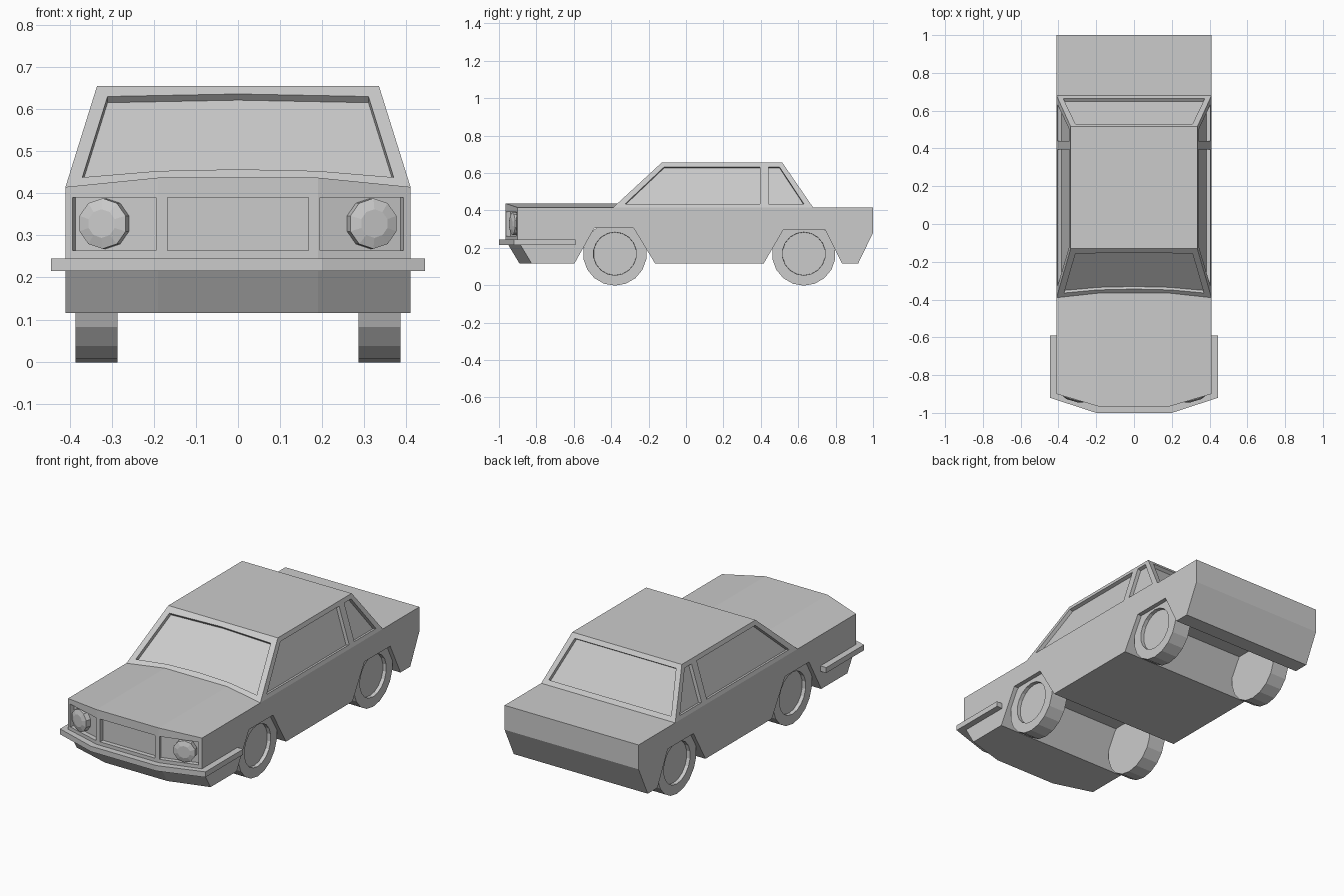
import bpy, bmesh, math
from mathutils import Vector, Matrix

if "Cube" in bpy.data.objects:
    bpy.data.objects.remove(bpy.data.objects["Cube"])


def add(name, bm):
    bmesh.ops.recalc_face_normals(bm, faces=bm.faces[:])
    me = bpy.data.meshes.new(name)
    bm.to_mesh(me)
    bm.free()
    ob = bpy.data.objects.new(name, me)
    bpy.context.collection.objects.link(ob)
    return ob


def loft(bm, rings):
    """Skin equal-length closed rings of points and cap both ends."""
    vs = [[bm.verts.new(p) for p in r] for r in rings]
    n = len(vs[0])
    for a, b in zip(vs, vs[1:]):
        for i in range(n):
            j = (i + 1) % n
            bm.faces.new((a[i], a[j], b[j], b[i]))
    bm.faces.new(vs[0][::-1])
    bm.faces.new(vs[-1])


def recess(ob, panels, depth):
    """Sink each (outline, normal) panel into the object."""
    bm = bmesh.new()
    for pts, n in panels:
        n = Vector(n).normalized()
        loft(bm, [[Vector(p) + n * 0.012 for p in pts], [Vector(p) - n * depth for p in pts]])
    cutter = add("cutter", bm)
    cutter.hide_render = True
    mod = ob.modifiers.new("recess", 'BOOLEAN')
    mod.operation = 'DIFFERENCE'
    mod.solver = 'EXACT'
    mod.object = cutter
    bpy.context.view_layer.objects.active = ob
    bpy.ops.object.modifier_apply(modifier=mod.name)
    bpy.data.objects.remove(cutter)


# Body: side profile (y, z, side shift in y, side shift in z), bent at the front corners
W, FOLD, SWEEP = 0.41, 0.19, 0.065
profile = [(-0.965, 0.437, SWEEP, -0.022), (-0.366, 0.437, -0.024, -0.022), (-0.3, 0.415, 0, 0),
           (1.0, 0.415, 0, 0), (1.0, 0.28, 0, 0), (0.92, 0.115, 0, 0), (0.835, 0.115, 0, 0),
           (0.745, 0.295, 0, 0), (0.52, 0.295, 0, 0), (0.415, 0.115, 0, 0), (-0.165, 0.115, 0, 0),
           (-0.28, 0.305, 0, 0), (-0.49, 0.305, 0, 0), (-0.597, 0.115, 0, 0),
           (-0.89, 0.115, SWEEP, 0), (-0.95, 0.215, SWEEP, 0), (-0.965, 0.23, SWEEP, 0)]
bm = bmesh.new()
loft(bm, [[(x, y + dy * k, z + dz * k) for y, z, dy, dz in profile]
          for x, k in ((-W, 1), (-FOLD, 0), (FOLD, 0), (W, 1))])
body = add("body", bm)

# Grille and headlight recesses
Z0, Z1 = 0.264, 0.39


def front_y(x):
    return -0.965 + SWEEP * max(0, abs(x) - FOLD) / (W - FOLD)


panels = [([(x, -0.965, z) for x, z in ((-0.168, Z0), (0.168, Z0), (0.168, Z1), (-0.168, Z1))], (0, -1, 0))]
for s in (-1, 1):
    panels.append(([(s * x, front_y(x), z) for x, z in ((0.195, Z0), (0.393, Z0), (0.393, Z1), (0.195, Z1))],
                   (s * SWEEP, -(W - FOLD), 0)))
recess(body, panels, 0.025)

# Cabin
LOW, HIGH = 0.415, 0.655


def wall(low, high, z):
    return low + (high - low) * (z - LOW) / (HIGH - LOW)


bm = bmesh.new()
loft(bm, [[(-x, y0, z), (x, y0, z), (x, y1, z), (-x, y1, z)]
          for x, y0, y1, z in ((0.41, -0.39, 0.68, LOW), (0.335, -0.13, 0.515, HIGH))])
cabin = add("cabin", bm)

# Window recesses
screen = [(-0.37, 0.438), (-0.19, 0.453), (0, 0.457), (0.19, 0.453), (0.37, 0.438),
          (0.31, 0.63), (0, 0.636), (-0.31, 0.63)]
rear = [(-0.375, 0.437), (0.375, 0.437), (0.31, 0.633), (-0.31, 0.633)]
sides = ([(-0.325, 0.435), (-0.117, 0.632), (0.395, 0.632), (0.395, 0.435)],
         [(0.44, 0.435), (0.44, 0.632), (0.5, 0.632), (0.63, 0.435)])
panels = [([(x, wall(-0.39, -0.13, z), z) for x, z in screen], (0, -0.24, 0.26)),
          ([(x, wall(0.68, 0.515, z), z) for x, z in rear], (0, 0.24, 0.165))]
for s in (-1, 1):
    for outline in sides:
        panels.append(([(s * wall(0.41, 0.335, z), y, z) for y, z in outline], (s * 0.24, 0, 0.075)))
recess(cabin, panels, 0.02)

# Front bumper wrapping round the corners
plan = [(-0.445, -0.59), (-0.445, -0.92), (-0.2, -1.0), (0.2, -1.0), (0.445, -0.92), (0.445, -0.59)]
bm = bmesh.new()
loft(bm, [[(x, y, z) for x, y in plan] for z in (0.215, 0.245)])
add("front_bumper", bm)


def disc(bm, sides_n, radius, depth):
    """Cylinder along z with its outer face at +z; returns that face."""
    bmesh.ops.create_cone(bm, cap_ends=True, segments=sides_n, radius1=radius, radius2=radius, depth=depth)
    bm.faces.ensure_lookup_table()
    return max(bm.faces, key=lambda f: f.calc_center_median().z)


for s, side in ((-1, "left"), (1, "right")):
    # Headlights: low faceted domes facing along the slanted corners
    bm = bmesh.new()
    face = disc(bm, 10, 0.06, 0.03)
    bmesh.ops.inset_region(bm, faces=[face], thickness=0.026, depth=0.008)
    n = Vector((s * SWEEP, -(W - FOLD), 0)).normalized()
    pos = Vector((s * 0.321, front_y(0.321), 0.328)) - n * 0.012
    bm.transform(Matrix.Translation(pos) @ n.to_track_quat('Z', 'Y').to_matrix().to_4x4())
    add(side + "_headlight", bm)

    # Wheels with recessed hubs
    for y, end in ((-0.38, "front"), (0.63, "rear")):
        bm = bmesh.new()
        face = disc(bm, 18, 0.1705, 0.1)
        bmesh.ops.inset_region(bm, faces=[face], thickness=0.055)
        bmesh.ops.inset_region(bm, faces=[face], thickness=0.001, depth=-0.02)
        bm.transform(Matrix.Translation((s * 0.336, y, 0.168)) @ Matrix.Rotation(s * math.pi / 2, 4, 'Y')
                     @ Matrix.Rotation(math.radians(10), 4, 'Z'))
        add(end + "_" + side + "_wheel", bm)
